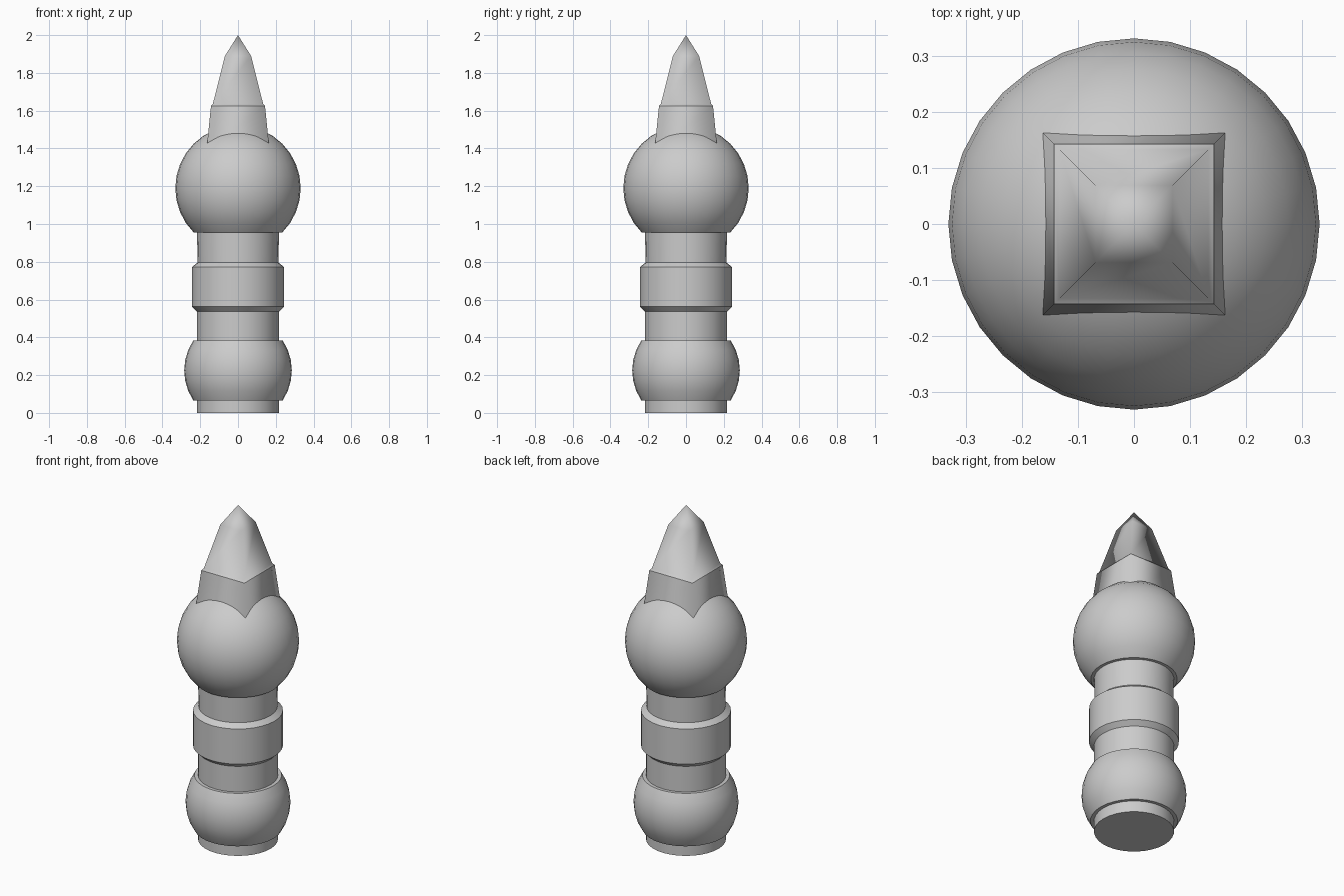
import bpy, bmesh
from math import cos, sin, pi, radians, sqrt

if "Cube" in bpy.data.objects:
    bpy.data.objects.remove(bpy.data.objects["Cube"])


def lathe(name, profile, sides, turn=0.0, smooth_angle=180):
    """Spin (radius, z) pairs around z; a radius of 0 makes a pole."""
    bm = bmesh.new()
    rings = []
    for r, z in profile:
        if r == 0:
            rings.append([bm.verts.new((0, 0, z))] * sides)
        else:
            rings.append([bm.verts.new((r * cos(turn + 2 * pi * i / sides),
                                        r * sin(turn + 2 * pi * i / sides), z))
                          for i in range(sides)])
    for low, high in zip(rings, rings[1:]):
        for i in range(sides):
            j = (i + 1) % sides
            bm.faces.new(dict.fromkeys((low[i], low[j], high[j], high[i])))
    bmesh.ops.recalc_face_normals(bm, faces=bm.faces)
    mesh = bpy.data.meshes.new(name)
    bm.to_mesh(mesh)
    bm.free()
    obj = bpy.data.objects.new(name, mesh)
    bpy.context.collection.objects.link(obj)
    bpy.ops.object.select_all(action='DESELECT')
    obj.select_set(True)
    bpy.context.view_layer.objects.active = obj
    if smooth_angle >= 180:
        bpy.ops.object.shade_smooth()
    else:
        bpy.ops.object.shade_smooth_by_angle(angle=radians(smooth_angle))
    return obj


def ball(radius, z, first, last):
    """Rings of a 16-ring sphere, from ring first to ring last (equator = 0)."""
    return [(radius * cos(k * pi / 16) if abs(k) < 8 else 0,
             z + radius * sin(k * pi / 16)) for k in range(first, last + 1)]


def square(profile):
    return [(r * sqrt(2), z) for r, z in profile]


# Round post: foot, lower ball, shaft, chamfered band, upper ball
SHAFT = 0.217
post = [(0, 0), (SHAFT, 0), (SHAFT, 0.067)]
post += ball(0.285, 0.225, -3, 3)
post += [(SHAFT, 0.383), (SHAFT, 0.536), (0.244, 0.562),
         (0.244, 0.772), (0.214, 0.796), (SHAFT, 0.955)]
post += ball(0.332, 1.19, -4, 8)
lathe("post", post, 32, smooth_angle=40)

# Square collar sunk into the upper ball
lathe("collar", square([(0.168, 1.38), (0.143, 1.625)]), 4, pi / 4)

# Four-sided point
lathe("point", square([(0.143, 1.625), (0.133, 1.637), (0.069, 1.89), (0, 2.0)]),
      4, pi / 4)
